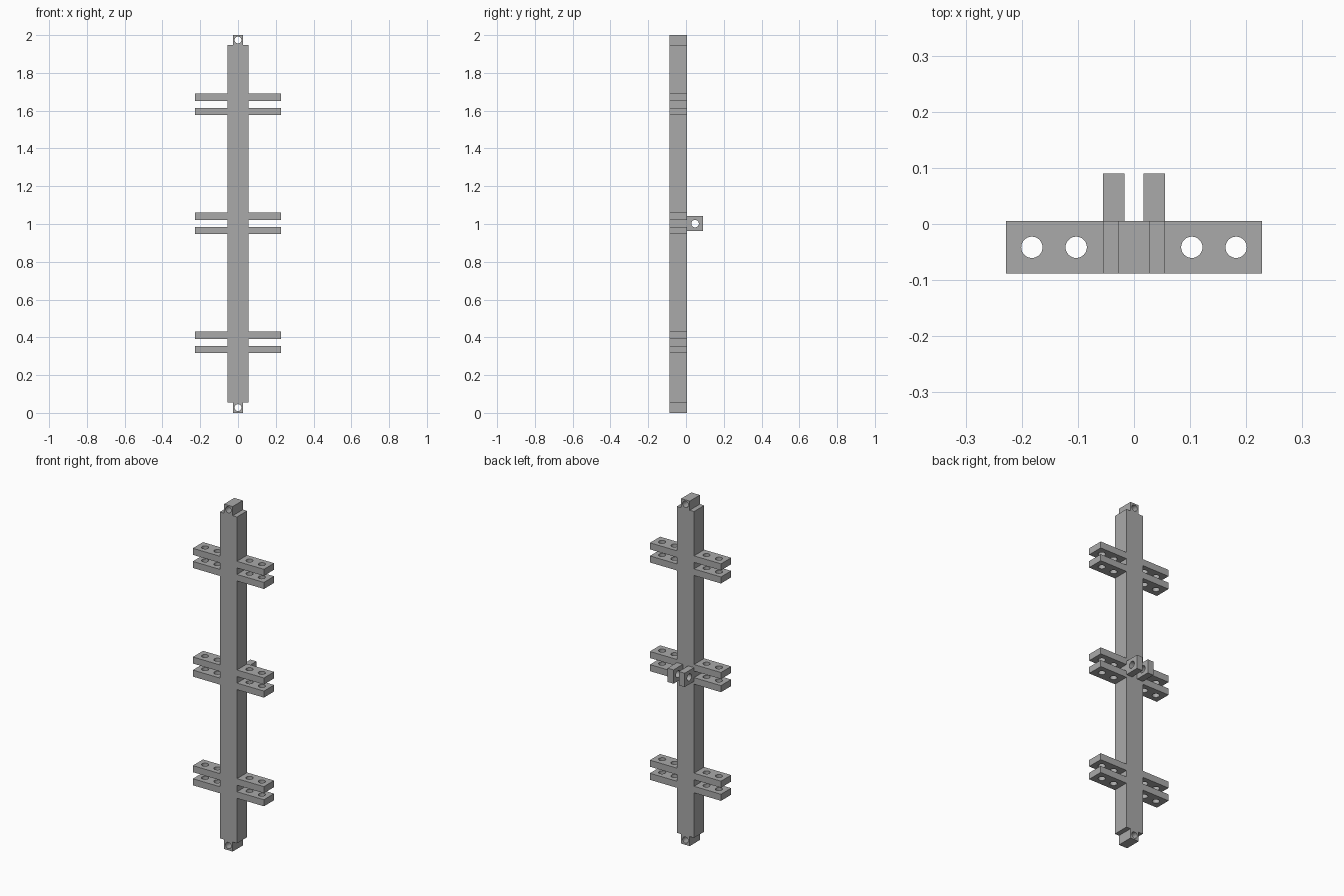
import bpy, bmesh, math
from mathutils import Euler, Matrix

cube = bpy.data.objects.get("Cube")
if cube:
    bpy.data.objects.remove(cube, do_unlink=True)

GREY = (0.4, 0.4, 0.4, 1)
steel = bpy.data.materials.new("plain grey")
steel.use_nodes = True
steel.diffuse_color = GREY
steel.node_tree.nodes["Principled BSDF"].inputs["Base Color"].default_value = GREY


def rect(u0, u1, v0, v1):
    return [(u0, v0), (u1, v0), (u1, v1), (u0, v1)]


def plate(name, outline, holes, radius, thick, centre, turn=(0, 0, 0)):
    """Extrude a flat outline with round holes, then turn and place it."""
    curve = bpy.data.curves.new(name, "CURVE")
    curve.dimensions, curve.fill_mode = "2D", "BOTH"
    curve.extrude = thick / 2
    steps = [math.tau * i / 32 for i in range(32)]
    loops = [outline] + [[(u + radius * math.cos(a), v + radius * math.sin(a))
                          for a in steps] for u, v in holes]
    for loop in loops:
        spline = curve.splines.new("POLY")
        spline.points.add(len(loop) - 1)
        for point, (u, v) in zip(spline.points, loop):
            point.co = (u, v, 0, 1)
        spline.use_cyclic_u = True
    temp = bpy.data.objects.new(name + " outline", curve)
    bpy.context.collection.objects.link(temp)
    graph = bpy.context.evaluated_depsgraph_get()
    mesh = bpy.data.meshes.new_from_object(temp.evaluated_get(graph))
    bpy.data.objects.remove(temp, do_unlink=True)
    bpy.data.curves.remove(curve)

    bm = bmesh.new()
    bm.from_mesh(mesh)
    bmesh.ops.remove_doubles(bm, verts=bm.verts, dist=1e-5)
    bmesh.ops.recalc_face_normals(bm, faces=bm.faces)
    for face in bm.faces:
        face.smooth = False
        face.material_index = 0
    bm.to_mesh(mesh)
    bm.free()
    mesh.transform(Matrix.Translation(centre) @ Euler(turn).to_matrix().to_4x4())
    mesh.materials.clear()
    mesh.materials.append(steel)
    mesh.name = name
    obj = bpy.data.objects.new(name, mesh)
    bpy.context.collection.objects.link(obj)
    return obj


QUARTER = math.pi / 2
DEPTH, MID_Y = 0.093, -0.0415
BAR, TAB = 0.055, 0.0275

# Upright bar with a narrow drilled tab at each end
right_side = [(TAB, 0), (TAB, 0.055), (BAR, 0.055),
              (BAR, 1.947), (TAB, 1.947), (TAB, 2)]
bar_outline = right_side + [(-x, z) for x, z in reversed(right_side)]
plate("upright_bar", bar_outline, [(0, 0.028), (0, 1.974)], 0.018,
      DEPTH, (0, MID_Y, 0), (QUARTER, 0, 0))

# Three levels of paired, drilled side arms
for level, middle in (("lower", 0.373), ("middle", 1.003), ("upper", 1.633)):
    for place, dz in (("bottom", -0.038), ("top", 0.038)):
        for side, s in (("left", 1), ("right", -1)):
            x0, x1 = sorted((s * BAR, s * 0.228))
            plate(f"{level}_{place}_arm_{side}",
                  rect(x0, x1, -DEPTH / 2, DEPTH / 2),
                  [(s * 0.103, 0), (s * 0.182, 0)], 0.019, 0.038,
                  (0, MID_Y, middle + dz))

# Pair of drilled lugs at the back
for side, s in (("left", 1), ("right", -1)):
    plate(f"back_lug_{side}", rect(0.005, 0.09, 0.962, 1.042),
          [(0.048, 1.002)], 0.02, 0.038, (s * 0.036, 0, 0),
          (QUARTER, 0, QUARTER))
